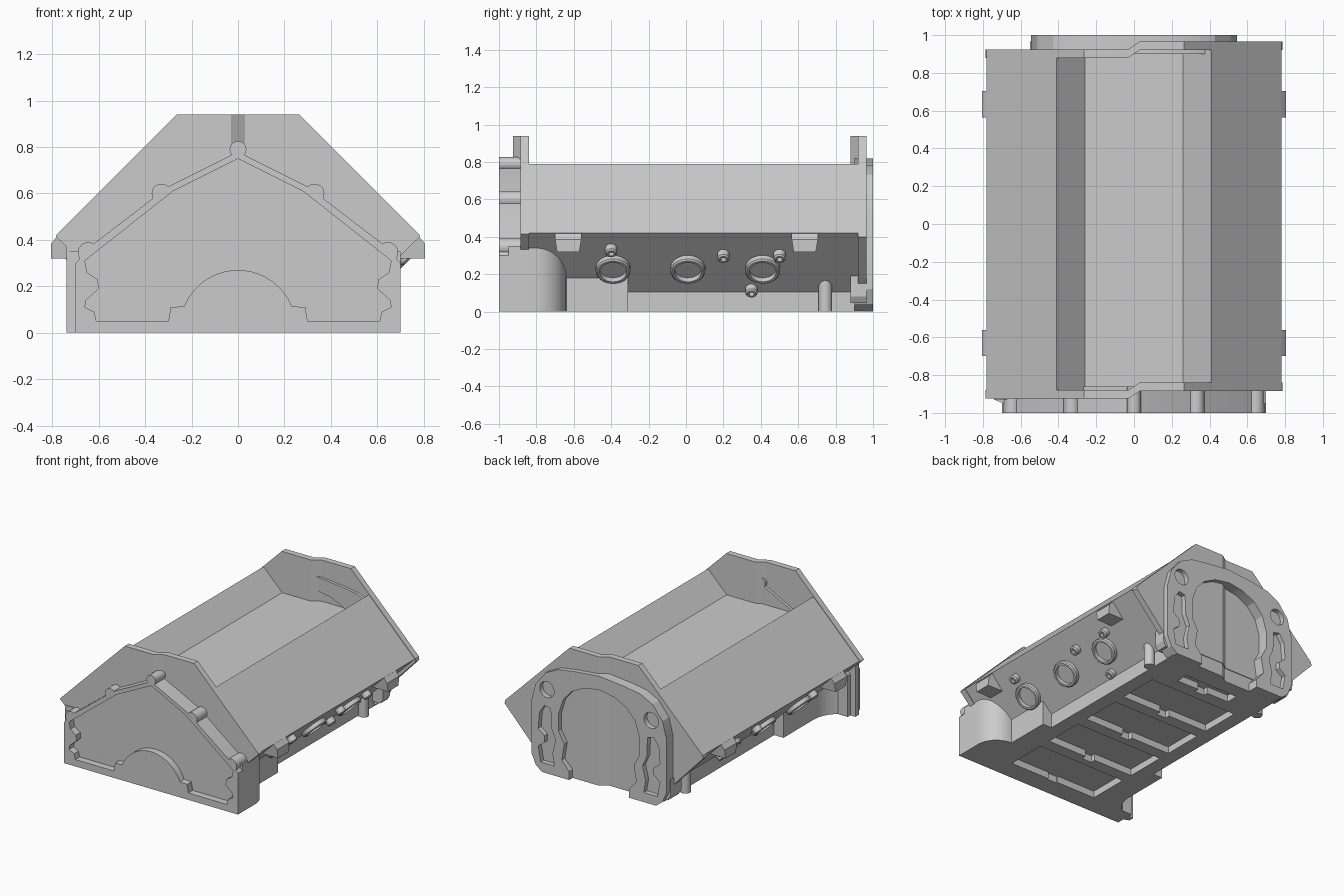
import bpy, bmesh, math
from mathutils import Vector, Matrix

if "Cube" in bpy.data.objects:
    bpy.data.objects.remove(bpy.data.objects["Cube"])


def finish(name, bm):
    bmesh.ops.recalc_face_normals(bm, faces=bm.faces[:])
    me = bpy.data.meshes.new(name)
    bm.to_mesh(me)
    bm.free()
    ob = bpy.data.objects.new(name, me)
    bpy.context.collection.objects.link(ob)
    return ob


def smooth(ob, angle=30):
    bpy.ops.object.select_all(action='DESELECT')
    ob.select_set(True)
    bpy.context.view_layer.objects.active = ob
    bpy.ops.object.shade_smooth_by_angle(angle=math.radians(angle))


def prism(name, pts, a, b, axis='y', stagger=False):
    """Extrude a 2D profile from a to b; axis y uses (x,z), axis z uses (x,y)."""
    bm = bmesh.new()
    place = (lambda p, t: (p[0], t, p[1])) if axis == 'y' else (lambda p, t: (p[0], p[1], t))
    lo = [bm.verts.new(place(p, a)) for p in pts]
    hi = [bm.verts.new(place(p, b)) for p in pts]
    bm.faces.new(lo)
    bm.faces.new(hi)
    n = len(pts)
    for i in range(n):
        bm.faces.new((lo[i], lo[(i + 1) % n], hi[(i + 1) % n], hi[i]))
    if stagger:  # left bank sits slightly further forward
        for x in (-0.03, 0.03):
            bmesh.ops.bisect_plane(bm, geom=bm.verts[:] + bm.edges[:] + bm.faces[:],
                                   plane_co=(x, 0, 0), plane_no=(1, 0, 0))
        for v in bm.verts:
            if v.co.x < -0.029:
                v.co.y -= 0.04
        bmesh.ops.triangulate(bm, faces=[f for f in bm.faces if len(f.verts) > 4])
    return finish(name, bm)


def sym(half):
    """Mirror a half profile (x >= 0) into a closed one."""
    return half + [(-x, z) for x, z in reversed(half) if x > 1e-6]


def flip(pts, s):
    return [(s * x, z) for x, z in pts]


def arc(cx, cy, r, a0, a1, n):
    return [(cx + r * math.cos(math.radians(a0 + (a1 - a0) * i / n)),
             cy + r * math.sin(math.radians(a0 + (a1 - a0) * i / n))) for i in range(n + 1)]


def circle(cx, cy, r, n=24):
    return arc(cx, cy, r, 0, 360, n)[:-1]


def box(x0, x1, y0, y1):
    return [(x0, y0), (x1, y0), (x1, y1), (x0, y1)]


def boolean(ob, others, op):
    bpy.context.view_layer.objects.active = ob
    for c in others:
        m = ob.modifiers.new('bool', 'BOOLEAN')
        m.operation, m.object, m.solver = op, c, 'EXACT'
        bpy.ops.object.modifier_apply(modifier=m.name)
        bpy.data.objects.remove(c)


def tube(name, pos, normal, r_in, r_out, h, floor=None):
    """Hollow boss standing on a surface; floor closes the bore at that height."""
    prof = [(r_out, -0.02), (r_out, h - 0.008), (r_out - 0.008, h), (r_in, h), (r_in, floor or 0.0)]
    bm = bmesh.new()
    n = 28
    rings = [[bm.verts.new((r * math.cos(2 * math.pi * k / n), r * math.sin(2 * math.pi * k / n), z))
              for k in range(n)] for r, z in prof]
    for A, B in zip(rings, rings[1:]):
        for k in range(n):
            bm.faces.new((A[k], A[(k + 1) % n], B[(k + 1) % n], B[k]))
    bm.faces.new(rings[-1])
    bm.faces.new(rings[0])
    rot = Vector((0, 0, 1)).rotation_difference(Vector(normal).normalized()).to_matrix().to_4x4()
    bmesh.ops.transform(bm, matrix=Matrix.Translation(pos) @ rot, verts=bm.verts[:])
    smooth(finish(name, bm))


# Main V block with valley, skirt and slanted flanks
block = prism('engine_block', sym([(0.465, 0), (0.465, 0.105), (0.78, 0.42), (0.41, 0.79), (0.26, 0.64)]),
              -0.88, 0.96, stagger=True)

# Crank bays underneath, each with a small bearing notch
bays = []
for y0, y1 in ((-0.85, -0.55), (-0.46, -0.16), (-0.07, 0.23), (0.32, 0.62), (0.72, 0.81)):
    w = 0.36 if y1 < 0.7 else 0.22
    bays.append(prism('bay_cutter', [(-w, y0), (-0.04, y0), (-0.04, y0 - 0.035), (0.04, y0 - 0.035),
                                     (0.04, y0), (w, y0), (w, y1), (-w, y1)], -0.1, 0.05, 'z'))
boolean(block, bays, 'DIFFERENCE')

# End plates that close the valley
prism('front_end_plate', sym([(0.50, 0.135), (0.785, 0.415), (0.78, 0.425), (0.265, 0.94)]),
      -0.885, -0.84, stagger=True)
prism('rear_end_plate', sym([(0.50, 0.10), (0.57, 0.17), (0.785, 0.40), (0.78, 0.425), (0.265, 0.94)]),
      0.92, 0.965, stagger=True)

# Front timing case: slab with bolt bosses and a shallow recess around the crank arch
case = prism('front_timing_case', sym([(0.70, 0), (0.70, 0.30), (0.62, 0.385), (0.30, 0.63), (0, 0.78)]),
             -1.0, -0.86)
bosses = [(0, 0.79, 0.036), (0.33, 0.60, 0.042), (-0.33, 0.60, 0.042),
          (0.645, 0.345, 0.045), (-0.645, 0.345, 0.045)]
boolean(case, [prism('boss', circle(x, z, r), -1.0, -0.86) for x, z, r in bosses], 'UNION')
recess = [(0, 0.75), (0.28, 0.61), (0.66, 0.31), (0.65, 0.26), (0.605, 0.23), (0.60, 0.19), (0.655, 0.14),
          (0.66, 0.11), (0.62, 0.09), (0.61, 0.05), (0.30, 0.05), (0.29, 0.11)]
recess += arc(0, 0.02, 0.25, 22, 90, 10)
# the profile crosses x = 0 at both ends, so mirror without duplicating either
recess[-1] = (0, 0.27)
boolean(case, [prism('recess_cutter', sym(recess), -1.1, -0.95)], 'DIFFERENCE')
smooth(case)

# Skirt flare behind the timing case: convex on the right, thin concave lug on the left
right = [(0.40, -0.95), (0.70, -0.95)] + arc(0.54, -0.80, 0.16, 0, 90, 10) + [(0.54, -0.31), (0.40, -0.31)]
smooth(prism('skirt_flare_right', right, 0, 0.35, 'z'))
left = [(-0.40, -0.95), (-0.69, -0.95), (-0.74, -0.93)] + arc(-0.74, -0.70, 0.20, -90, 0, 10) \
    + [(-0.54, -0.35), (-0.40, -0.35)]
smooth(prism('skirt_flare_left', left, 0, 0.35, 'z'))
prism('left_front_tab', box(-0.74, -0.60, 0, 0.385), -0.93, -0.89)

# Rear bell housing face with arch opening, side pockets and holes
rear = prism('rear_housing_face', sym([(0.46, 0), (0.51, 0.04), (0.545, 0.12), (0.545, 0.50), (0.51, 0.63),
                                       (0.43, 0.73), (0.33, 0.78), (0.20, 0.80), (0, 0.82)]), 0.90, 1.0)
arch = [(0.24, -0.05), (0.24, 0.06), (0.30, 0.13), (0.28, 0.25), (0.325, 0.33), (0.325, 0.46), (0.29, 0.57),
        (0.22, 0.65), (0.12, 0.70), (0, 0.72)]
cuts = [prism('arch_cutter', sym(arch), 0.8, 1.1)]
pocket = [(0.36, 0.07), (0.47, 0.07), (0.49, 0.18), (0.44, 0.22), (0.44, 0.27), (0.49, 0.31), (0.48, 0.43),
          (0.44, 0.49), (0.39, 0.48), (0.385, 0.34), (0.35, 0.26), (0.375, 0.16)]
for s in (1, -1):
    cuts.append(prism('pocket_cutter', flip(pocket, s), 0.965, 1.1))
    cuts.append(prism('hole_cutter', circle(s * 0.42, 0.61, 0.058), 0.965, 1.1))
boolean(rear, cuts, 'DIFFERENCE')
smooth(rear, 20)

# Details on both flanks
for s, side in ((1, 'right'), (-1, 'left')):
    dy = 0 if s > 0 else -0.04
    normal = (s, 0, -1)

    def flank(y, z):
        return Vector((s * (z + 0.36), y + dy, z))

    for y in (-0.39, 0.01, 0.41):
        tube('core_plug_ring_' + side, flank(y, 0.235), normal, 0.072, 0.093, 0.035, 0.005)
    for y, z in ((-0.40, 0.34), (0.20, 0.31), (0.50, 0.31), (0.35, 0.125)):
        tube('bolt_boss_' + side, flank(y, z), normal, 0.014, 0.032, 0.045, 0.02)
    # Tapered mounting lugs
    for y in (-0.63, 0.635):
        lug = prism('mount_lug_' + side, flip([(0.65, 0.32), (0.805, 0.32), (0.805, 0.385), (0.775, 0.42)], s),
                    y - 0.07, y + 0.07)
        for v in lug.data.vertices:
            if v.co.z < 0.33:
                v.co.y = y + (v.co.y - y) * 0.85
    # Vertical rib and rear foot on the skirt
    smooth(prism('skirt_rib_' + side, circle(s * 0.49, 0.745 + dy, 0.036), 0, 0.18, 'z'))
    prism('rear_foot_' + side, flip([(0.40, 0.045), (0.53, 0.045), (0.55, 0.08), (0.55, 0.2), (0.40, 0.2)], s),
          0.88 + dy, 0.965)
